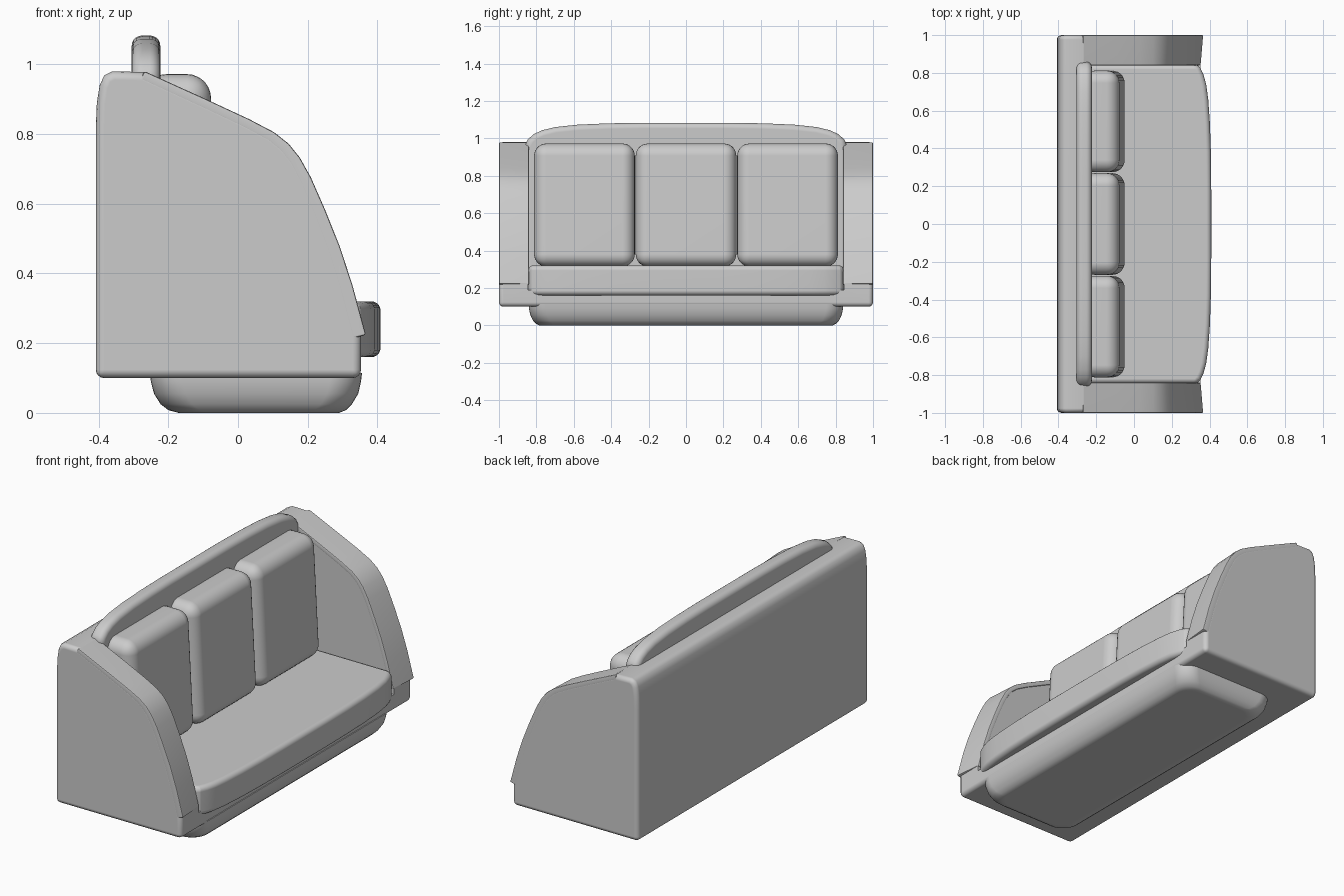
import bpy, bmesh, math
from mathutils import Vector

if "Cube" in bpy.data.objects:
    bpy.data.objects.remove(bpy.data.objects["Cube"])


def finish(ob, bevel=0.0, segs=4, cutter=None):
    """Bevel, optionally cut, then smooth-shade with sharp edges kept."""
    if bevel:
        m = ob.modifiers.new("bevel", 'BEVEL')
        m.width, m.segments = bevel, segs
        m.limit_method, m.angle_limit = 'ANGLE', math.radians(42)
    if cutter:
        m = ob.modifiers.new("cut", 'BOOLEAN')
        m.operation, m.solver, m.object = 'DIFFERENCE', 'EXACT', cutter
    bpy.ops.object.select_all(action='DESELECT')
    bpy.context.view_layer.objects.active = ob
    ob.select_set(True)
    bpy.ops.object.convert(target='MESH')
    bpy.ops.object.shade_smooth_by_angle(angle=math.radians(40))
    ob.modifiers.new("normals", 'WEIGHTED_NORMAL').keep_sharp = True
    return ob


def loft(name, rings):
    """Skin equal-length closed rings of points and cap both ends."""
    bm = bmesh.new()
    vs = [[bm.verts.new(p) for p in r] for r in rings]
    n = len(rings[0])
    for a, b in zip(vs, vs[1:]):
        for i in range(n):
            j = (i + 1) % n
            bm.faces.new((a[i], a[j], b[j], b[i]))
    bm.faces.new(vs[0])
    bm.faces.new(vs[-1])
    bmesh.ops.recalc_face_normals(bm, faces=bm.faces)
    me = bpy.data.meshes.new(name)
    bm.to_mesh(me)
    bm.free()
    ob = bpy.data.objects.new(name, me)
    bpy.context.collection.objects.link(ob)
    return ob


def rounded_rect(x0, x1, hy, r, z):
    pts = []
    for k, (cx, cy) in enumerate([(x1 - r, hy - r), (x0 + r, hy - r),
                                  (x0 + r, r - hy), (x1 - r, r - hy)]):
        for i in range(9):
            a = math.pi / 2 * (k + i / 8)
            pts.append((cx + r * math.cos(a), cy + r * math.sin(a), z))
    return pts


def box(name, x0, x1, y0, y1, z0, z1, lean=0.0):
    return loft(name, [[(x0, y0, z), (x1 - d, y0, z), (x1 - d, y1, z), (x0, y1, z)]
                       for z, d in ((z0, 0), (z1, lean))])


# Sloping top edge shared by the arms and their pads (x, z)
slope = [(-0.27, 0.978), (-0.09, 0.895), (0.03, 0.838), (0.10, 0.80), (0.14, 0.767),
         (0.17, 0.728), (0.20, 0.672), (0.24, 0.578), (0.28, 0.475), (0.315, 0.365),
         (0.353, 0.22)]

# Body: arms, back and floor in one shell, hollowed for the seat
side = [(-0.408, 0.1), (-0.408, 0.82), (-0.405, 0.89), (-0.397, 0.94), (-0.384, 0.968),
        (-0.36, 0.98)] + slope + [(0.353, 0.1)]
body = loft("body", [[(x, y, z) for x, z in side] for y in (-1, 1)])
hollow = box("hollow_cutter", -0.265, 0.7, -0.845, 0.845, 0.19, 1.5)
hollow.hide_render = True
finish(body, 0.024, cutter=hollow)
bpy.data.objects.remove(hollow)

# Arm pads following the slope, outer edge standing slightly proud
for s, label in ((-1, "left"), (1, "right")):
    rings = []
    for i, (x, z) in enumerate(slope):
        a = Vector(slope[max(i - 1, 0)])
        b = Vector(slope[min(i + 1, len(slope) - 1)])
        t = (b - a).normalized()
        nx, nz = -t.y, t.x
        if nx < 0:
            nx, nz = -nx, -nz
        lift = 0.012 * i / (len(slope) - 1)
        rings.append([(x + nx * o, s * y, z + nz * o) for y, o in
                      ((0.84, -0.025), (0.84, 0.001), (1.0, 0.003 + lift), (1.0, -0.025))])
    finish(loft(label + "_arm_pad", rings), 0.006, 2)

# Plinth, tapering to the floor
levels = [(0.002, -0.16, 0.28, 0.77), (0.0, -0.17, 0.29, 0.785), (0.008, -0.20, 0.31, 0.80),
          (0.025, -0.222, 0.327, 0.818), (0.055, -0.241, 0.345, 0.832),
          (0.09, -0.25, 0.353, 0.84), (0.115, -0.253, 0.356, 0.84)]
finish(loft("plinth", [rounded_rect(x0, x1, hy, 0.09, z) for z, x0, x1, hy in levels]))

# Seat with bowed front edge
half = [(0.335, 0.845), (0.352, 0.825), (0.368, 0.79), (0.382, 0.74), (0.393, 0.66),
        (0.402, 0.53), (0.407, 0.38), (0.409, 0.18)]
plan = [(-0.27, 0.845)] + half + [(x, -y) for x, y in reversed(half)] + [(-0.27, -0.845)]
finish(loft("seat", [[(x, y, z) for x, y in plan] for z in (0.16, 0.32)]), 0.032, 5)

# Back panel with arched top
half = [(0.86, 0.2), (0.86, 0.965), (0.845, 0.995), (0.815, 1.022), (0.77, 1.043),
        (0.70, 1.06), (0.58, 1.073), (0.42, 1.08), (0.25, 1.083)]
arch = half + [(-y, z) for y, z in reversed(half)]
finish(loft("back_panel", [[(x, y, z) for y, z in arch] for x in (-0.305, -0.223)]), 0.03, 5)

# Three back cushions
for i, yc in enumerate((-0.543, 0, 0.543)):
    c = box("back_cushion_%d" % (i + 1), -0.27, -0.046, yc - 0.269, yc + 0.269,
            0.315, 0.972, lean=0.035)
    finish(c, 0.065, 7)
